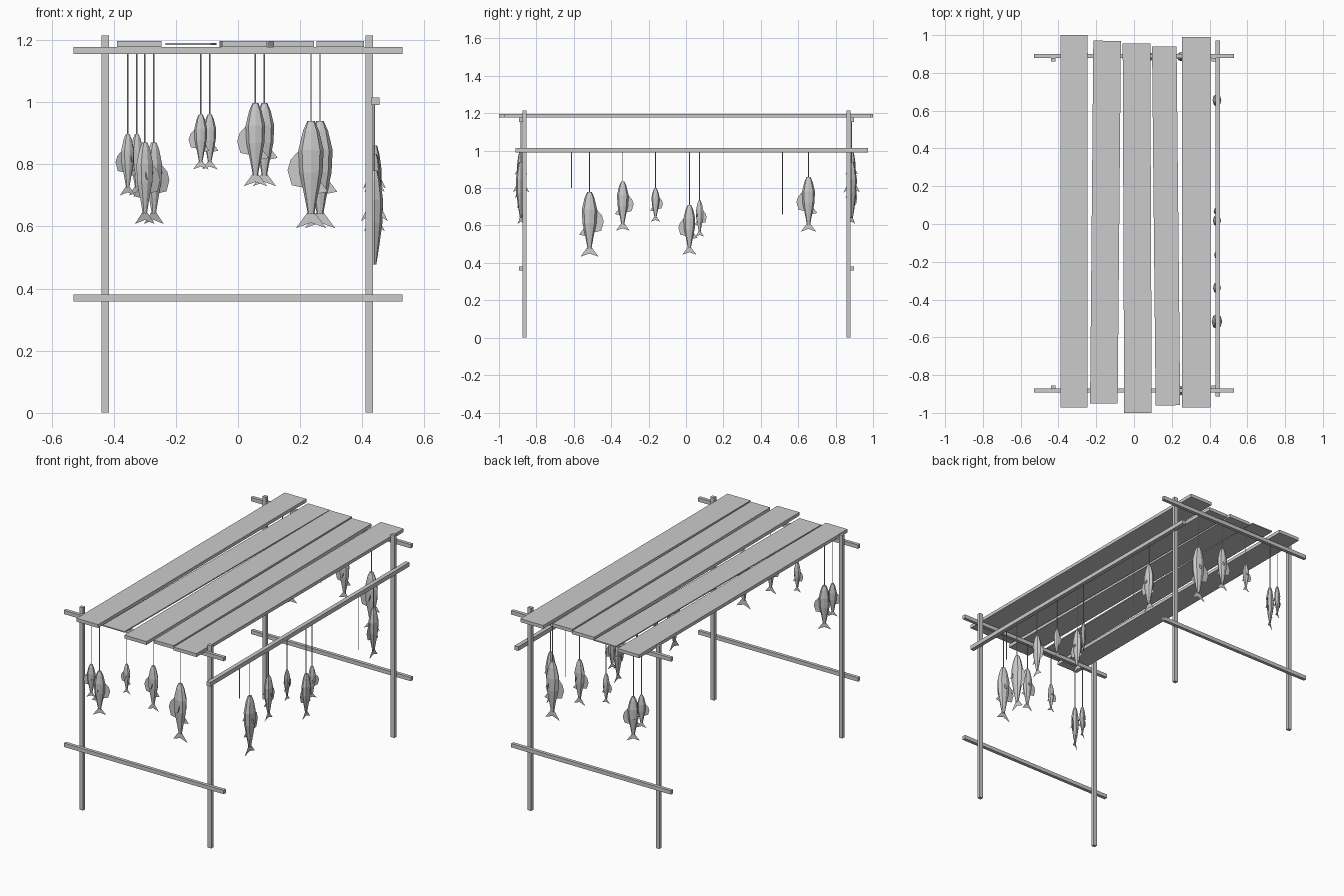
import bpy, bmesh, math
from mathutils import Matrix, Vector

cube = bpy.data.objects.get("Cube")
if cube:
    bpy.data.objects.remove(cube, do_unlink=True)

grey = bpy.data.materials.new("weathered grey")
grey.use_nodes = True
GREY = (0.6, 0.6, 0.6, 1)
grey.diffuse_color = GREY
grey.node_tree.nodes["Principled BSDF"].inputs["Base Color"].default_value = GREY


def finish(name, bm):
    bmesh.ops.recalc_face_normals(bm, faces=bm.faces[:])
    mesh = bpy.data.meshes.new(name)
    bm.to_mesh(mesh)
    bm.free()
    mesh.materials.append(grey)
    obj = bpy.data.objects.new(name, mesh)
    bpy.context.collection.objects.link(obj)
    return obj


def box(name, centre, size, turn=0.0):
    bm = bmesh.new()
    place = (Matrix.Translation(centre) @ Matrix.Rotation(turn, 4, 'Z')
             @ Matrix.Diagonal((*size, 1)))
    bmesh.ops.create_cube(bm, size=1, matrix=place)
    return finish(name, bm)


def string(name, x, y, top, bottom):
    bm = bmesh.new()
    bmesh.ops.create_cone(bm, cap_ends=True, segments=6, radius1=0.0025,
                          radius2=0.0025, depth=top - bottom,
                          matrix=Matrix.Translation((x, y, (top + bottom) / 2)))
    return finish(name, bm)


# Fish outlines in units of body length, hanging nose up: (drop, half height, half thickness)
BODY = [(0, .035, .03), (.09, .075, .055), (.27, .118, .08), (.48, .108, .075),
        (.7, .062, .045), (.87, .03, .018)]
DORSAL = [(.09, .25), (.19, .36), (.22, .46), (.18, .6), (.08, .62)]
VENTRAL = [(-.07, .54), (-.16, .66), (-.06, .68)]
TAIL = [(.03, .85), (.14, 1), (0, .95), (-.14, 1), (-.03, .85)]
PECTORAL = [(.06, .33), (.125, .47), (.065, .43)]


def fish(name, x, y, top, bottom, facing):
    length = top - bottom
    bm = bmesh.new()
    rings = []
    for drop, high, thick in BODY:
        rings.append([bm.verts.new((high * math.cos(k * math.tau / 8),
                                    thick * math.sin(k * math.tau / 8), -drop))
                      for k in range(8)])
    for a, b in zip(rings, rings[1:]):
        for k in range(8):
            n = (k + 1) % 8
            bm.faces.new((a[k], a[n], b[n], b[k]))
    bm.faces.new(rings[0])
    bm.faces.new(rings[-1])
    # Thin fins along the back, belly and tail
    for outline in (DORSAL, VENTRAL, TAIL):
        bm.faces.new([bm.verts.new((d, 0, -s)) for d, s in outline])
    # Paired side fins
    for side in (-1, 1):
        bm.faces.new([bm.verts.new((-.03, side * t, -s)) for t, s in PECTORAL])
    bm.transform(Matrix.Translation((x, y, top))
                 @ Matrix.Rotation(math.radians(facing), 4, 'Z')
                 @ Matrix.Scale(length, 4))
    return finish(name, bm)


# End frames: posts, lower rail and top rail
for end, post_y, rail_y in (("front", -.864, -.882), ("back", .869, .889)):
    for side, x in (("right", -.427), ("left", .423)):
        box(f"{end}_{side}_post", (x, post_y, .608), (.024, .02, 1.215))
    for level, z in (("lower", .37), ("top", 1.166)):
        box(f"{end}_{level}_rail", (0, rail_y, z), (1.06, .02, .023))

# Long hanging rail on the left side
box("side_rail", (.443, .03, 1.003), (.025, 1.885, .025))

# Roof planks: centre x, width, front y, back y, thickness, turn
PLANKS = [(-.318, .143, -.972, 1.0, .02, 0), (-.151, .146, -.95, .97, .007, -.009),
          (.017, .146, -1.0, .955, .02, .004), (.17, .13, -.96, .94, .02, .01),
          (.329, .152, -.972, .99, .02, 0)]
for i, (x, width, y0, y1, thick, turn) in enumerate(PLANKS):
    box(f"roof_plank_{i + 1}", (x, (y0 + y1) / 2, 1.187),
        (width, y1 - y0, thick), turn)

# Fish on the end rails, the back row shifted slightly: x, top, bottom, facing
END_FISH = [(-.355, .897, .70, 205), (-.30, .871, .608, 30), (-.12, .961, .784, 180),
            (.056, .997, .73, 180), (.235, .939, .595, 180)]
for end, y, shift in (("front", -.882, 0), ("back", .886, .029)):
    for i, (x, top, bottom, facing) in enumerate(END_FISH):
        string(f"{end}_string_{i + 1}", x + shift, y, 1.166, top - .01)
        fish(f"{end}_fish_{i + 1}", x + shift, y, top, bottom, facing)

# Fish on the side rail: y, top, bottom, facing
SIDE_FISH = [(-.516, .78, .433, 90), (-.338, .834, .572, 90), (-.163, .80, .62, 90),
             (.018, .71, .444, -90), (.073, .733, .54, 60), (.655, .86, .567, -90)]
for i, (y, top, bottom, facing) in enumerate(SIDE_FISH):
    string(f"side_string_{i + 1}", .439, y, 1.0, top - .01)
    fish(f"side_fish_{i + 1}", .439, y, top, bottom, facing)

# Empty strings
for i, (y, bottom) in enumerate(((-.612, .80), (.516, .66))):
    string(f"empty_string_{i + 1}", .439, y, 1.0, bottom)
